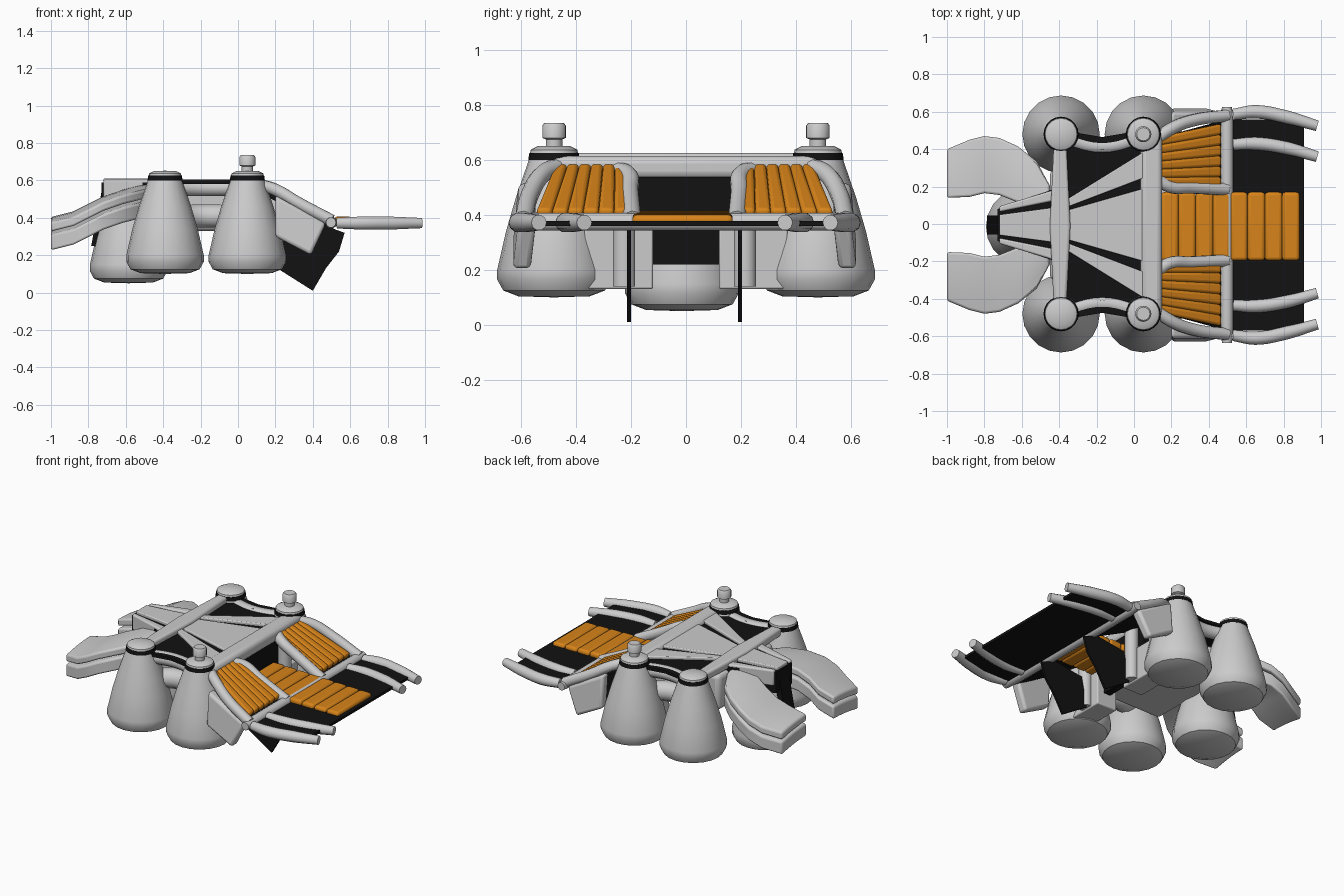
import bpy, bmesh, math
from mathutils import Vector

if "Cube" in bpy.data.objects:
    bpy.data.objects.remove(bpy.data.objects["Cube"])

def material(name, col):
    m = bpy.data.materials.new(name)
    m.diffuse_color = col
    m.use_nodes = True
    m.node_tree.nodes["Principled BSDF"].inputs["Base Color"].default_value = m.diffuse_color
    return m

BLACK = material("black", (0.006, 0.006, 0.006, 1))
ORANGE = material("orange", (0.68, 0.23, 0.01, 1))
YC = -0.005  # symmetry line

def finish(name, bm, mat=None, bevel=0):
    bmesh.ops.recalc_face_normals(bm, faces=bm.faces)
    me = bpy.data.meshes.new(name)
    bm.to_mesh(me)
    bm.free()
    ob = bpy.data.objects.new(name, me)
    bpy.context.collection.objects.link(ob)
    if mat:
        me.materials.append(mat)
    if bevel:
        b = ob.modifiers.new("bevel", 'BEVEL')
        b.width, b.segments, b.limit_method = bevel, 3, 'ANGLE'
    bpy.ops.object.select_all(action='DESELECT')
    ob.select_set(True)
    bpy.context.view_layer.objects.active = ob
    bpy.ops.object.shade_smooth_by_angle(angle=math.radians(40))
    return ob

def flip(pts, s):
    return [(x, s * y + YC, z) for x, y, z in pts]

def slab(name, pts, vec, mat=None, bevel=0):
    """Polygon extruded along vec."""
    bm = bmesh.new()
    f = bm.faces.new([bm.verts.new(p) for p in pts])
    r = bmesh.ops.extrude_face_region(bm, geom=[f], use_keep_orig=True)
    bmesh.ops.translate(bm, vec=vec, verts=[v for v in r['geom'] if isinstance(v, bmesh.types.BMVert)])
    return finish(name, bm, mat, bevel)

def box(name, lo, hi, mat=None, bevel=0):
    pts = [(lo[0], lo[1], lo[2]), (hi[0], lo[1], lo[2]), (hi[0], hi[1], lo[2]), (lo[0], hi[1], lo[2])]
    return slab(name, pts, (0, 0, hi[2] - lo[2]), mat, bevel)

def deck(name, xy, z0, z1, mat=None, bevel=0):
    return slab(name, [(x, y, z0) for x, y in xy], (0, 0, z1 - z0), mat, bevel)

def lathe(name, prof, c, mat=None, n=20):
    bm = bmesh.new()
    vs = [bm.verts.new((c[0] + r, c[1], c[2] + z)) for r, z in prof]
    es = [bm.edges.new(p) for p in zip(vs, vs[1:])]
    bmesh.ops.spin(bm, geom=vs + es, cent=c, axis=(0, 0, 1), angle=2 * math.pi, steps=n)
    bmesh.ops.remove_doubles(bm, verts=bm.verts, dist=1e-4)
    return finish(name, bm, mat)

def tube(name, pts, r, radii=None):
    cu = bpy.data.curves.new(name, 'CURVE')
    cu.dimensions, cu.bevel_depth, cu.bevel_resolution = '3D', r, 3
    cu.use_fill_caps, cu.resolution_u = True, 6
    sp = cu.splines.new('BEZIER')
    sp.bezier_points.add(len(pts) - 1)
    for i, (b, p) in enumerate(zip(sp.bezier_points, pts)):
        b.co = p
        b.handle_left_type = b.handle_right_type = 'AUTO'
        b.radius = radii[i] if radii else 1
    tmp = bpy.data.objects.new(name + "_curve", cu)
    bpy.context.collection.objects.link(tmp)
    bpy.context.view_layer.update()
    me = bpy.data.meshes.new_from_object(tmp.evaluated_get(bpy.context.evaluated_depsgraph_get()))
    bpy.data.objects.remove(tmp)
    bm = bmesh.new()
    bm.from_mesh(me)
    return finish(name, bm)

# bell shaped pods with collar, cap and knob
BELL = [(0, 0), (0.13, 0.004), (0.185, 0.025), (0.207, 0.065), (0.207, 0.1), (0.175, 0.24),
        (0.14, 0.36), (0.092, 0.5), (0, 0.5)]
for s in (1, -1):
    for x in (-0.39, 0.05):
        y = s * 0.48
        lathe("pod", BELL, (x, y, 0.1))
        lathe("pod_collar", [(0, 0), (0.094, 0), (0.09, 0.025), (0, 0.025)], (x, y, 0.6), BLACK)
        lathe("pod_cap", [(0, 0), (0.088, 0), (0.085, 0.015), (0.06, 0.028), (0, 0.03)], (x, y, 0.622))
    lathe("knob", [(0, 0), (0.03, 0), (0.03, 0.025), (0.043, 0.03), (0.043, 0.075), (0.035, 0.085), (0, 0.085)],
          (0.05, s * 0.48, 0.65))
lathe("rear_pod", BELL, (-0.585, -0.015, 0.05))

# hull under the deck
box("hull", (-0.45, -0.3, 0.33), (0.1, 0.29, 0.57), None, 0.03)
box("front_bulkhead", (0.09, -0.28, 0.22), (0.14, 0.26, 0.56), BLACK)
box("deck_plate", (-0.4, -0.43, 0.565), (0.08, 0.42, 0.59), BLACK)
deck("rear_plate", [(-0.73, -0.09), (-0.42, -0.2), (-0.42, 0.19), (-0.73, 0.08)], 0.45, 0.59, BLACK)
slab("rear_drop_strip", [(-0.72, -0.055, 0.59), (-0.72, 0.045, 0.59), (-0.785, 0.045, 0.25), (-0.785, -0.055, 0.25)],
     (0.04, 0, 0), BLACK)

# deck wedges and cross beams
deck("deck_wedge", [(-0.37, -0.08), (0.05, -0.2), (0.05, 0.19), (-0.37, 0.07)], 0.58, 0.605, None, 0.006)
deck("rear_wedge", [(-0.72, -0.06), (-0.42, -0.1), (-0.42, 0.09), (-0.72, 0.05)], 0.58, 0.61, None, 0.006)
deck("rear_beam", [(-0.43, -0.42), (-0.45, -0.01), (-0.43, 0.41), (-0.36, 0.41), (-0.34, -0.01), (-0.36, -0.42)],
     0.57, 0.625, None, 0.015)
box("front_beam", (0.035, -0.5, 0.53), (0.15, 0.49, 0.615), None, 0.028)

for s in (1, -1):
    def P(*pts):
        return flip(pts, s)
    # deck braces and rails
    slab("deck_brace", P((-0.37, 0.09, 0.58), (-0.37, 0.13, 0.58), (0.05, 0.39, 0.58), (0.05, 0.25, 0.58)),
         (0, 0, 0.028), None, 0.006)
    slab("rear_rail", P((-0.72, 0.07, 0.5), (-0.72, 0.1, 0.5), (-0.42, 0.19, 0.5), (-0.42, 0.13, 0.5)),
         (0, 0, 0.105), None, 0.01)
    tube("side_rail", P((-0.39, 0.47, 0.56), (-0.17, 0.42, 0.56), (0.05, 0.47, 0.56)), 0.045)
    slab("side_rail_trim", P((-0.35, 0.5, 0.58), (-0.17, 0.47, 0.58), (0.01, 0.5, 0.58), (0.01, 0.44, 0.58),
                             (-0.17, 0.4, 0.58), (-0.35, 0.44, 0.58)), (0, 0, 0.02), BLACK)
    tube("lower_side_rail", P((-0.39, 0.46, 0.4), (-0.17, 0.36, 0.41), (0.05, 0.46, 0.4)), 0.065)

    # sloping side panels: tubes, cushions, backing and guard
    tube("panel_outer_tube", P((0.12, 0.46, 0.575), (0.2, 0.515, 0.55), (0.32, 0.56, 0.48), (0.5, 0.585, 0.385)), 0.033)
    tube("panel_inner_tube", P((0.11, 0.26, 0.565), (0.19, 0.205, 0.545), (0.3, 0.2, 0.485), (0.5, 0.19, 0.385)), 0.033)
    for i in range(6):
        a, b = i / 6, (i + 1) / 6
        slab("side_cushion_rib", P((0.14, 0.21 + 0.26 * a, 0.59), (0.14, 0.21 + 0.26 * b, 0.59),
                                   (0.47, 0.2 + 0.34 * b, 0.42), (0.47, 0.2 + 0.34 * a, 0.42)),
             (-0.018, 0, -0.038), ORANGE, 0.014)
    slab("panel_backing", P((0.12, 0.2, 0.555), (0.12, 0.46, 0.555), (0.49, 0.56, 0.37), (0.49, 0.2, 0.37)),
         (-0.01, 0, -0.02), BLACK)
    slab("panel_guard", P((0.2, 0.54, 0.52), (0.47, 0.54, 0.37), (0.39, 0.56, 0.2), (0.2, 0.56, 0.3)),
         (0, s * 0.065, 0), None, 0.018)

    # underside posts, feet and hanging blades
    tube("post", P((0.2, 0.22, 0.14), (0.2, 0.22, 0.52)), 0.042)
    box("foot_block", (0.04, s * 0.245 - 0.125, 0.13), (0.19, s * 0.245 + 0.125, 0.36), None, 0.008)
    slab("hanging_blade", P((0.25, 0.195, 0.33), (0.46, 0.195, 0.36), (0.57, 0.195, 0.32), (0.54, 0.195, 0.22),
                            (0.47, 0.195, 0.13), (0.4, 0.195, 0.01), (0.21, 0.195, 0.13)), (0, s * 0.014, 0), BLACK)

    # forward prongs beside the front panel
    tube("outer_prong", P((0.53, 0.59, 0.372), (0.65, 0.605, 0.372), (0.82, 0.575, 0.372), (0.98, 0.53, 0.372)),
         0.036, [0.85, 1, 1, 0.8])
    tube("inner_prong", P((0.53, 0.43, 0.372), (0.65, 0.435, 0.372), (0.82, 0.41, 0.372), (0.98, 0.365, 0.372)),
         0.036, [0.85, 1, 1, 0.8])

    # layered, curved tail fins: (x, inner y, outer y, z)
    stations = [(-0.45, 0.1, 0.21, 0.585), (-0.52, 0.1, 0.34, 0.575), (-0.62, 0.12, 0.42, 0.55),
                (-0.72, 0.16, 0.465, 0.515), (-0.8, 0.17, 0.475, 0.475), (-0.88, 0.15, 0.455, 0.435),
                (-1.0, 0.145, 0.405, 0.405)]
    for layer in range(2):
        dz, t = -0.065 * layer, 0.05 + 0.035 * layer
        bm = bmesh.new()
        rows = []
        for x, yi, yo, z in stations:
            row = []
            for k in range(5):
                u = k / 4
                y = yi + (yo - yi) * u
                top = z + dz - 0.03 * u * u
                row.append([bm.verts.new(p) for p in P((x, y, top), (x, y, top - t))])
            rows.append(row)
        for a, b in zip(rows, rows[1:]):
            for k in range(4):
                for side in (0, 1):
                    bm.faces.new((a[k][side], a[k + 1][side], b[k + 1][side], b[k][side]))
            for k in (0, 4):
                bm.faces.new((a[k][0], b[k][0], b[k][1], a[k][1]))
        for r in (rows[0], rows[-1]):
            for k in range(4):
                bm.faces.new((r[k][0], r[k + 1][0], r[k + 1][1], r[k][1]))
        finish("tail_fin", bm, None, 0.012)

# front crossbar, flat panel and its ribbed cushion
tube("front_crossbar", [(0.497, -0.635, 0.375), (0.497, -0.55, 0.375), (0.497, 0.54, 0.375), (0.497, 0.625, 0.375)],
     0.034, [0.8, 1, 1, 0.8])
box("front_panel", (0.5, -0.57, 0.36), (0.91, 0.56, 0.378), BLACK)
for i in range(8):
    x = 0.145 + i * 0.0925
    top = 0.415 - 0.002 * i
    box("front_cushion_rib", (x, -0.195, 0.362), (x + 0.0925, 0.17, top), ORANGE, 0.017)
